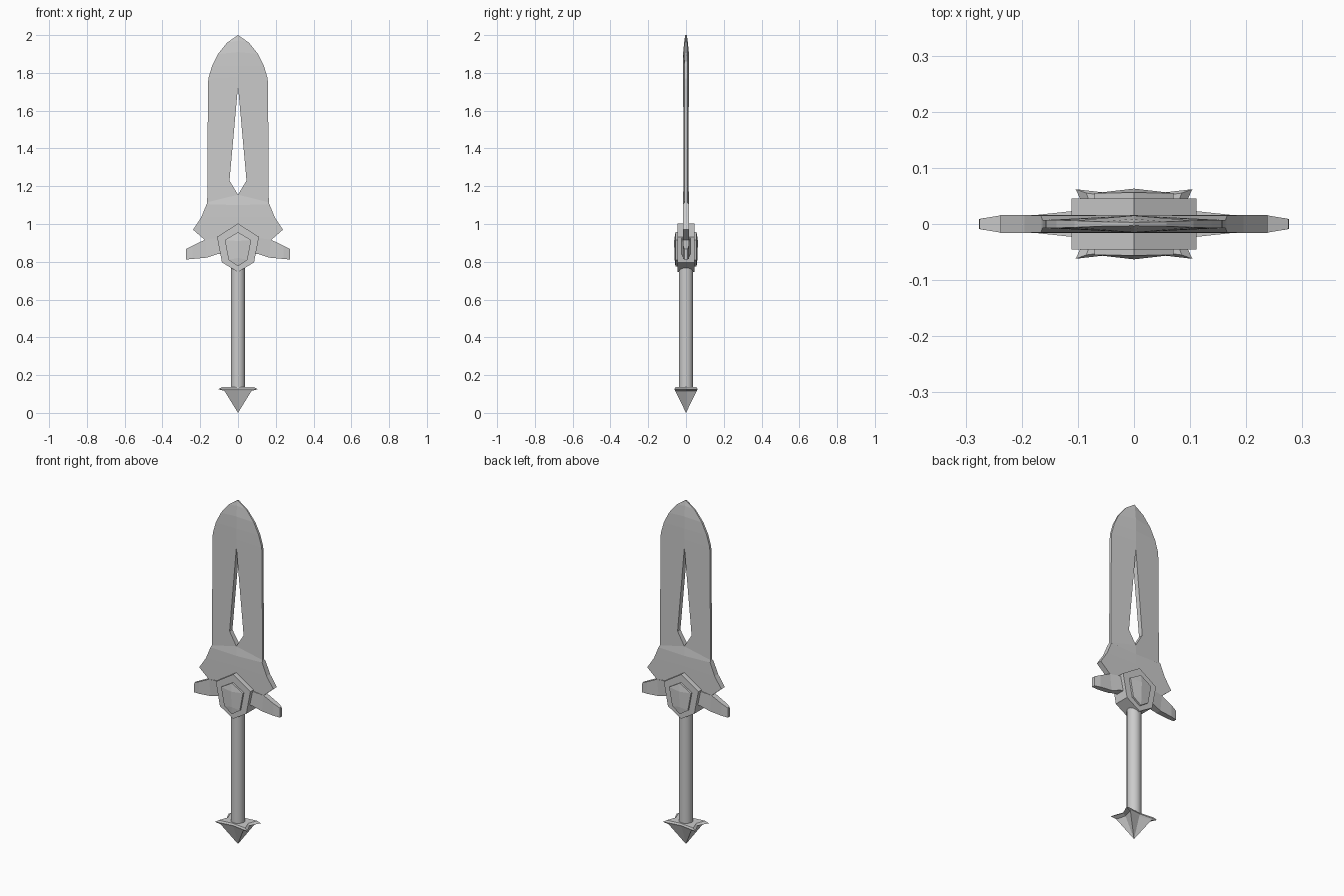
import bpy, bmesh


def finish(bm, name):
    bmesh.ops.remove_doubles(bm, verts=bm.verts, dist=1e-5)
    bmesh.ops.dissolve_degenerate(bm, edges=bm.edges, dist=1e-5)
    bmesh.ops.recalc_face_normals(bm, faces=bm.faces)
    me = bpy.data.meshes.new(name)
    bm.to_mesh(me)
    bm.free()
    ob = bpy.data.objects.new(name, me)
    bpy.context.collection.objects.link(ob)
    return ob


def strip(name, rows):
    """Mirrored slab. Each row is (x, z, half depth) of one side, then of the other."""
    bm = bmesh.new()
    for s in (1, -1):
        quads = [[bm.verts.new((s * x, y, z)) for x, y, z in
                  ((a, -ta, za), (b, -tb, zb), (b, tb, zb), (a, ta, za))]
                 for a, za, ta, b, zb, tb in rows]
        for i in range(len(rows) - 1):
            p, q = quads[i], quads[i + 1]
            for k in range(4):
                # no wall inside the solid on the centre line
                if k == 3 and rows[i][0] == 0 and rows[i + 1][0] == 0:
                    continue
                n = (k + 1) % 4
                bm.faces.new((p[k], p[n], q[n], q[k]))
        bm.faces.new(quads[0])
        bm.faces.new(quads[-1])
    return finish(bm, name)


# Blade with pointed tip, long slot and flared base
c, e = 0.015, 0.007
strip("blade", [
    (0, 2.0, 0.004, 0.002, 1.999, 0.003),
    (0, 1.97, 0.009, 0.058, 1.96, 0.004),
    (0, 1.91, c, 0.106, 1.90, 0.006),
    (0, 1.84, c, 0.138, 1.835, e),
    (0, 1.78, c, 0.157, 1.77, e),
    (0, 1.73, c, 0.159, 1.73, e),
    (0.045, 1.23, 0.013, 0.162, 1.23, e),
    (0, 1.155, c, 0.163, 1.115, e),
    (0, 1.10, 0.016, 0.166, 1.105, 0.015),
    (0, 1.04, 0.016, 0.195, 1.035, 0.016),
    (0, 0.98, 0.016, 0.238, 0.97, 0.016),
    (0, 0.90, 0.016, 0.175, 0.915, 0.016)])

# Tapering guard wings
strip("guard_wings", [
    (0.04, 0.935, 0.032, 0.04, 0.85, 0.032),
    (0.11, 0.925, 0.023, 0.11, 0.84, 0.023),
    (0.175, 0.917, 0.016, 0.165, 0.822, 0.016),
    (0.24, 0.885, 0.015, 0.24, 0.815, 0.015),
    (0.275, 0.868, 0.009, 0.276, 0.812, 0.009)])

# Central shield and its raised ridged plate
strip("guard_shield", [
    (0, 1.003, 0.045, 0.001, 1.002, 0.045),
    (0, 0.93, 0.045, 0.111, 0.932, 0.045),
    (0, 0.80, 0.045, 0.085, 0.797, 0.045),
    (0, 0.745, 0.045, 0.001, 0.746, 0.045)])
strip("guard_plate", [
    (0, 0.957, 0.056, 0.001, 0.956, 0.056),
    (0, 0.91, 0.063, 0.07, 0.915, 0.055),
    (0, 0.82, 0.061, 0.05, 0.81, 0.055),
    (0, 0.776, 0.056, 0.001, 0.777, 0.056)])

# Round grip
bpy.ops.mesh.primitive_cylinder_add(vertices=16, radius=0.038, depth=0.68,
                                    location=(0, 0, 0.46))
bpy.context.object.name = "grip"
bpy.ops.object.shade_smooth_by_angle()


# Pommel: four-cornered flared cap above an inverted pyramid with pinched sides
def ring(bm, cx, cy, mx, my, z, dip=0.0):
    pts = [(cx, cy, z - dip), (0, my, z), (-cx, cy, z - dip), (-mx, 0, z),
           (-cx, -cy, z - dip), (0, -my, z), (cx, -cy, z - dip), (mx, 0, z)]
    return [bm.verts.new(p) for p in pts]


bm = bmesh.new()
rings = [ring(bm, 0.085, 0.055, 0.065, 0.045, 0.137),
         ring(bm, 0.104, 0.062, 0.075, 0.05, 0.127, 0.002),
         ring(bm, 0.072, 0.057, 0.058, 0.042, 0.117)]
tip = bm.verts.new((0, 0, 0))
bm.faces.new(rings[0])
for i in range(8):
    j = (i + 1) % 8
    for p, q in zip(rings, rings[1:]):
        bm.faces.new((p[i], p[j], q[j], q[i]))
    bm.faces.new((rings[-1][i], rings[-1][j], tip))
finish(bm, "pommel")
